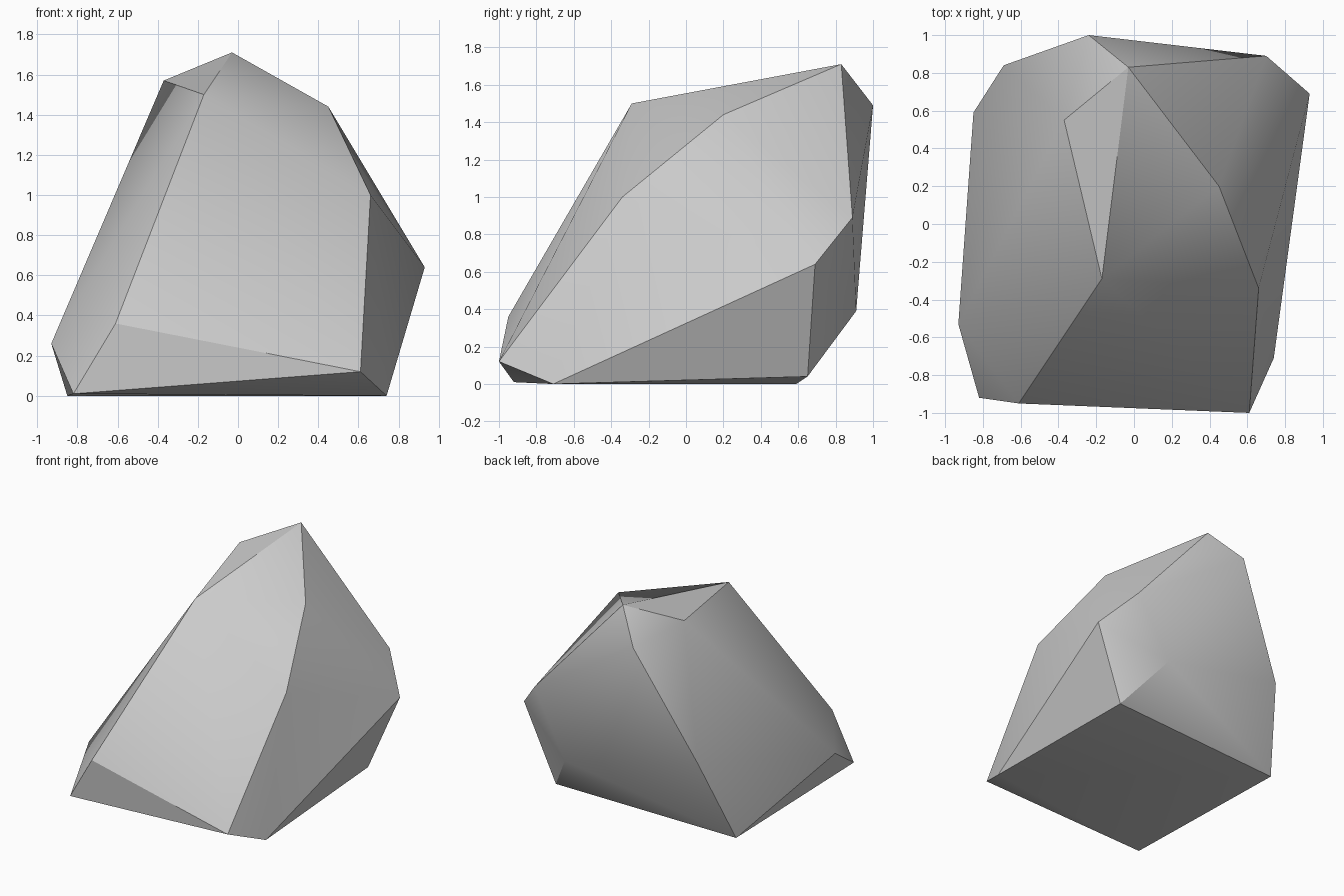
import bpy, bmesh, math

default_cube = bpy.data.objects.get("Cube")
if default_cube:
    bpy.data.objects.remove(default_cube, do_unlink=True)


def make_material(name, colour):
    material = bpy.data.materials.new(name)
    material.use_nodes = True
    material.diffuse_color = colour
    material.node_tree.nodes["Principled BSDF"].inputs["Base Color"].default_value = colour
    return material


# Corners of the boulder, grouped from the summit down to the footprint
summit = [(-.03, .83, 1.71), (-.37, .55, 1.57), (-.17, -.29, 1.5),
          (-.24, 1, 1.49), (.45, .2, 1.44)]
shoulders = [(.66, -.34, 1), (.7, .89, .89), (.93, .69, .64), (-.69, .84, .64)]
lower_rim = [(.42, .91, .39), (-.61, -.95, .36), (-.93, -.53, .26), (.61, -1, .12)]
footprint = [(.68, .65, .04), (-.82, -.92, .01), (.74, -.71, 0), (-.85, .59, 0)]


def make_rock(name, corners, material):
    """Wrap the corners in a convex faceted shell."""
    bm = bmesh.new()
    for corner in corners:
        bm.verts.new(corner)
    bmesh.ops.convex_hull(bm, input=bm.verts)
    # Merge the triangles that lie in one facet
    bmesh.ops.dissolve_limit(bm, angle_limit=math.radians(2),
                             verts=bm.verts, edges=bm.edges)
    bmesh.ops.recalc_face_normals(bm, faces=bm.faces)
    mesh = bpy.data.meshes.new(name)
    bm.to_mesh(mesh)
    bm.free()
    mesh.materials.append(material)
    rock = bpy.data.objects.new(name, mesh)
    bpy.context.collection.objects.link(rock)
    return rock


stone_grey = make_material("stone_grey", (.6, .6, .6, 1))
boulder = make_rock("boulder", summit + shoulders + lower_rim + footprint, stone_grey)

# Soften shallow creases and keep the strong ones crisp
bpy.ops.object.select_all(action="DESELECT")
boulder.select_set(True)
bpy.context.view_layer.objects.active = boulder
bpy.ops.object.shade_smooth_by_angle(angle=math.radians(30))
